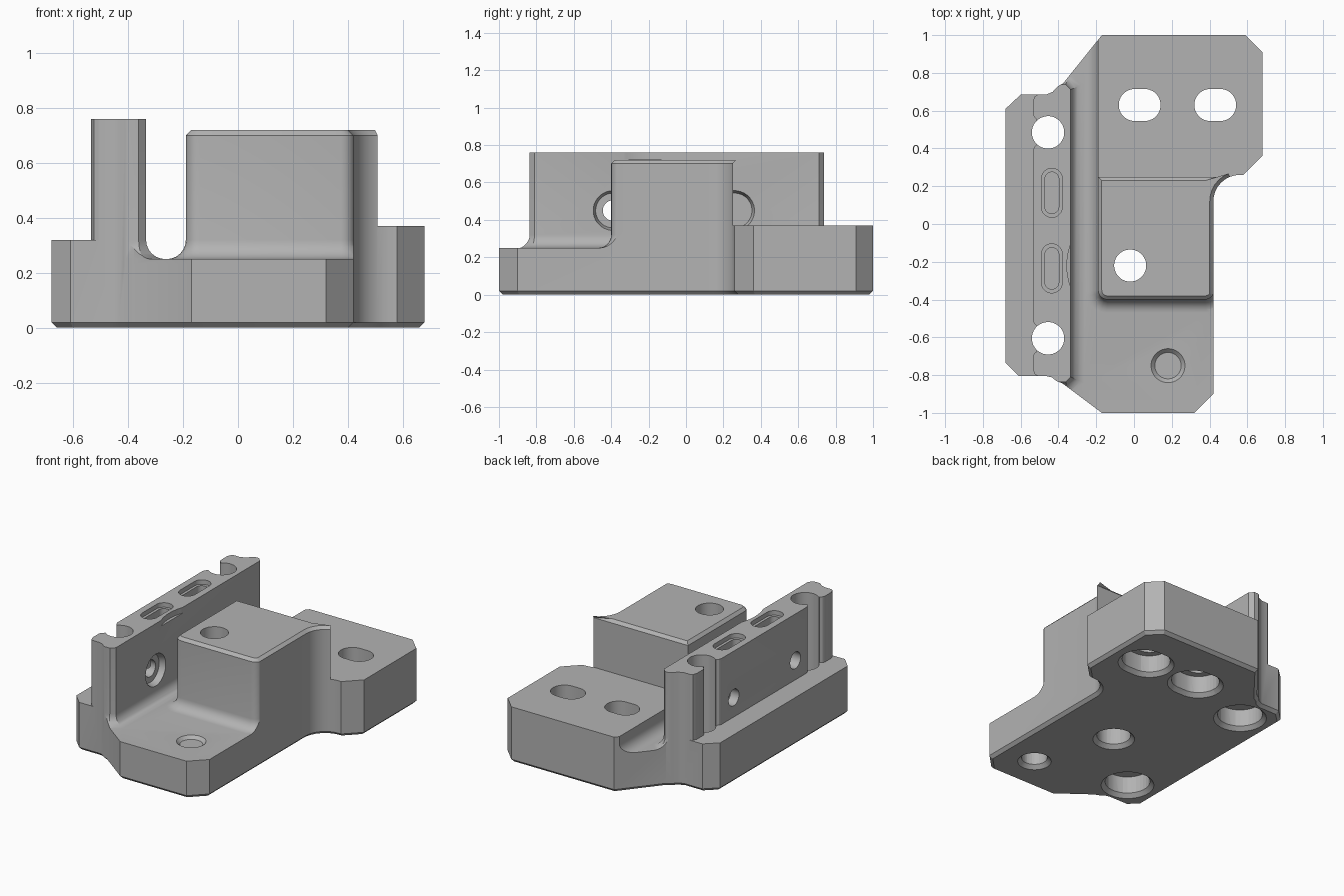
import bpy, bmesh
from math import cos, sin, pi, copysign
from mathutils import Matrix, Vector

old = bpy.data.objects.get("Cube")
if old:
    bpy.data.objects.remove(old, do_unlink=True)

grey = bpy.data.materials.new("machined_grey")
grey.use_nodes = True
grey.diffuse_color = (0.45, 0.45, 0.45, 1)
grey.node_tree.nodes["Principled BSDF"].inputs["Base Color"].default_value = grey.diffuse_color


def arc(cx, cy, r, a0, a1, n=8):
    return [(cx + r * cos((a0 + (a1 - a0) * i / n) * pi / 180),
             cy + r * sin((a0 + (a1 - a0) * i / n) * pi / 180)) for i in range(n + 1)]


def loft(name, low, high, z0, z1, matrix=None):
    """Closed solid between two rings of equal point count."""
    bm = bmesh.new()
    a = [bm.verts.new((x, y, z0)) for x, y in low]
    b = [bm.verts.new((x, y, z1)) for x, y in high]
    n = len(a)
    bm.faces.new(a)
    bm.faces.new(b)
    for i in range(n):
        bm.faces.new((a[i], a[(i + 1) % n], b[(i + 1) % n], b[i]))
    bmesh.ops.recalc_face_normals(bm, faces=bm.faces)
    if matrix:
        bm.transform(matrix)
    mesh = bpy.data.meshes.new(name)
    bm.to_mesh(mesh)
    bm.free()
    obj = bpy.data.objects.new(name, mesh)
    bpy.context.collection.objects.link(obj)
    return obj


def prism(name, pts, z0, z1, matrix=None):
    return loft(name, pts, pts, z0, z1, matrix)


def bevel_level(obj, z, offset, segments):
    """Bevel the sharp edges lying at one height."""
    bm = bmesh.new()
    bm.from_mesh(obj.data)
    edges = [e for e in bm.edges if all(abs(v.co.z - z) < 1e-4 for v in e.verts)
             and len(e.link_faces) == 2 and e.calc_face_angle() > 0.8]
    bmesh.ops.bevel(bm, geom=edges, offset=offset, offset_type='OFFSET', segments=segments,
                    profile=0.5, affect='EDGES', clamp_overlap=False)
    bm.to_mesh(obj.data)
    bm.free()


def cut(obj, tool):
    tool.hide_render = True
    mod = obj.modifiers.new("cut", 'BOOLEAN')
    mod.operation = 'DIFFERENCE'
    mod.solver = 'EXACT'
    mod.object = tool
    bpy.context.view_layer.objects.active = obj
    bpy.ops.object.modifier_apply(modifier=mod.name)
    bpy.data.objects.remove(tool, do_unlink=True)


def box(x0, x1, y0, y1):
    return [(x0, y0), (x1, y0), (x1, y1), (x0, y1)]


def stadium(x, y, r, hx=0, hy=0, n=32):
    angles = [(i + 0.5) * 2 * pi / n for i in range(n)]
    return [(x + r * cos(a) + copysign(hx, cos(a)), y + r * sin(a) + copysign(hy, sin(a)))
            for a in angles]


# Body outline, extruded to the wall height, with a chamfered foot
outline = [(-0.17, -1), (0.32, -1), (0.42, -0.9)]
outline += arc(0.56, 0.12, 0.14, 180, 90)
outline += [(0.58, 0.26), (0.68, 0.36), (0.68, 0.91), (0.59, 1), (-0.17, 1),
            (-0.375, 0.745), (-0.405, 0.728), (-0.43, 0.70), (-0.465, 0.685),
            (-0.6, 0.685), (-0.68, 0.61), (-0.68, -0.735), (-0.61, -0.805),
            (-0.465, -0.805), (-0.435, -0.812), (-0.41, -0.832), (-0.38, -0.843)]
body = prism("mounting_bracket", outline, 0, 0.76)
bevel_level(body, 0, 0.02, 1)

# Front floor and groove, with filleted feet around the tower and wall
valley = [(-0.47, -1.2), (1, -1.2), (1, 0), (0.425, 0)]
valley += arc(0.375, -0.35, 0.05, 0, -90, 5)
valley += arc(-0.14, -0.35, 0.05, -90, -180, 5)
valley += [(-0.19, 1.2), (-0.47, 1.2), (-0.47, 0.738), (-0.362, 0.738), (-0.335, 0.712),
           (-0.335, -0.81), (-0.362, -0.836), (-0.47, -0.836)]
tool = prism("valley_cutter", valley, 0.25, 1)
bevel_level(tool, 0.25, 0.07, 6)
cut(body, tool)

# Tower top and rear block top
cut(body, prism("tower_top_cutter", box(-0.26, 1.1, -1.1, 1.3), 0.72, 1.1))
cut(body, prism("rear_top_cutter", box(-0.27, 1.2, 0.25, 1.4), 0.37, 1.2))
bevel_level(body, 0.72, 0.019, 1)

# Side ledge, leaving rounded lips beside the open wall holes
MID = -0.06
half = [(-0.535, 0.39), (-0.528, 0.408), (-0.515, 0.42), (-0.515, 0.555), (-0.528, 0.565),
        (-0.535, 0.58), (-0.535, 0.65), (-0.525, 0.675), (-0.5, 0.69), (-0.5, 1.3), (-1, 1.3)]
ledge = half + [(x, 2 * MID - y) for x, y in reversed(half)]
cut(body, prism("ledge_cutter", ledge, 0.32, 1.3))

# Chamfer along the front floor rim
rim = [(-0.38, -0.843), (-0.17, -1), (0.32, -1), (0.42, -0.9), (0.42, -0.47)]
wedge = [(-0.02, 0.252), (0.05, 0.182), (0.05, 0.252)]
for p, q in zip(rim, rim[1:]):
    p, q = Vector((*p, 0)), Vector((*q, 0))
    along = (q - p).normalized()
    out = Vector((along.y, -along.x, 0))
    frame = Matrix((out, Vector((0, 0, 1)), along)).transposed().to_4x4()
    cut(body, prism("rim_cutter", wedge, -0.04, (q - p).length + 0.04,
                    Matrix.Translation(p) @ frame))


def bolt_hole(x, y, r, bore, depth, hx=0):
    """Through hole with a wider bore and a chamfered mouth underneath."""
    cut(body, prism("hole_cutter", stadium(x, y, r, hx), -0.2, 1.2))
    if bore > r:
        cut(body, prism("bore_cutter", stadium(x, y, bore, hx), -0.1, depth))
    cut(body, loft("mouth_cutter", stadium(x, y, bore + 0.05, hx),
                   stadium(x, y, bore - 0.001, hx), -0.025, 0.026))


# Vertical holes: rear slots, wall holes, tower hole, floor hole
for x in (0.03, 0.43):
    bolt_hole(x, 0.63, 0.085, 0.13, 0.14, 0.026)
for y in (0.485, -0.605):
    bolt_hole(-0.455, y, 0.086, 0.14, 0.14)
bolt_hole(-0.02, -0.22, 0.085, 0.105, 0.4)
bolt_hole(0.18, -0.75, 0.08, 0.08, 0)
cut(body, loft("floor_hole_mouth", stadium(0.18, -0.75, 0.07), stadium(0.18, -0.75, 0.1),
               0.23, 0.26))

# Nut slots in the wall top
for y in (0.165, -0.235):
    cut(body, prism("slot_step_cutter", stadium(-0.435, y, 0.055, 0, 0.075), 0.73, 0.9))
    cut(body, prism("slot_cutter", stadium(-0.435, y, 0.037, 0, 0.073), 0.36, 0.91))

# Cross holes through the wall, counterbored on the groove side
turn = Matrix.Rotation(pi / 2, 4, 'Y')
for y in (-0.39, 0.26):
    at = Matrix.Translation((0, y, 0.45)) @ turn
    cut(body, prism("cross_cutter", stadium(0, 0, 0.055), -0.7, -0.3, at))
    cut(body, loft("counterbore_cutter", stadium(0, 0, 0.093), stadium(0, 0, 0.107),
                   -0.375, -0.333, at))

# Shallow tool relief at the wall top beside the tower hole
cut(body, prism("relief_cutter", stadium(-0.02, -0.22, 0.335, n=96), 0.722, 1))

# Finish
body.data.materials.clear()
body.data.materials.append(grey)
for poly in body.data.polygons:
    poly.material_index = 0
bpy.ops.object.select_all(action='DESELECT')
body.select_set(True)
bpy.context.view_layer.objects.active = body
bpy.ops.object.shade_smooth_by_angle(angle=0.45)
